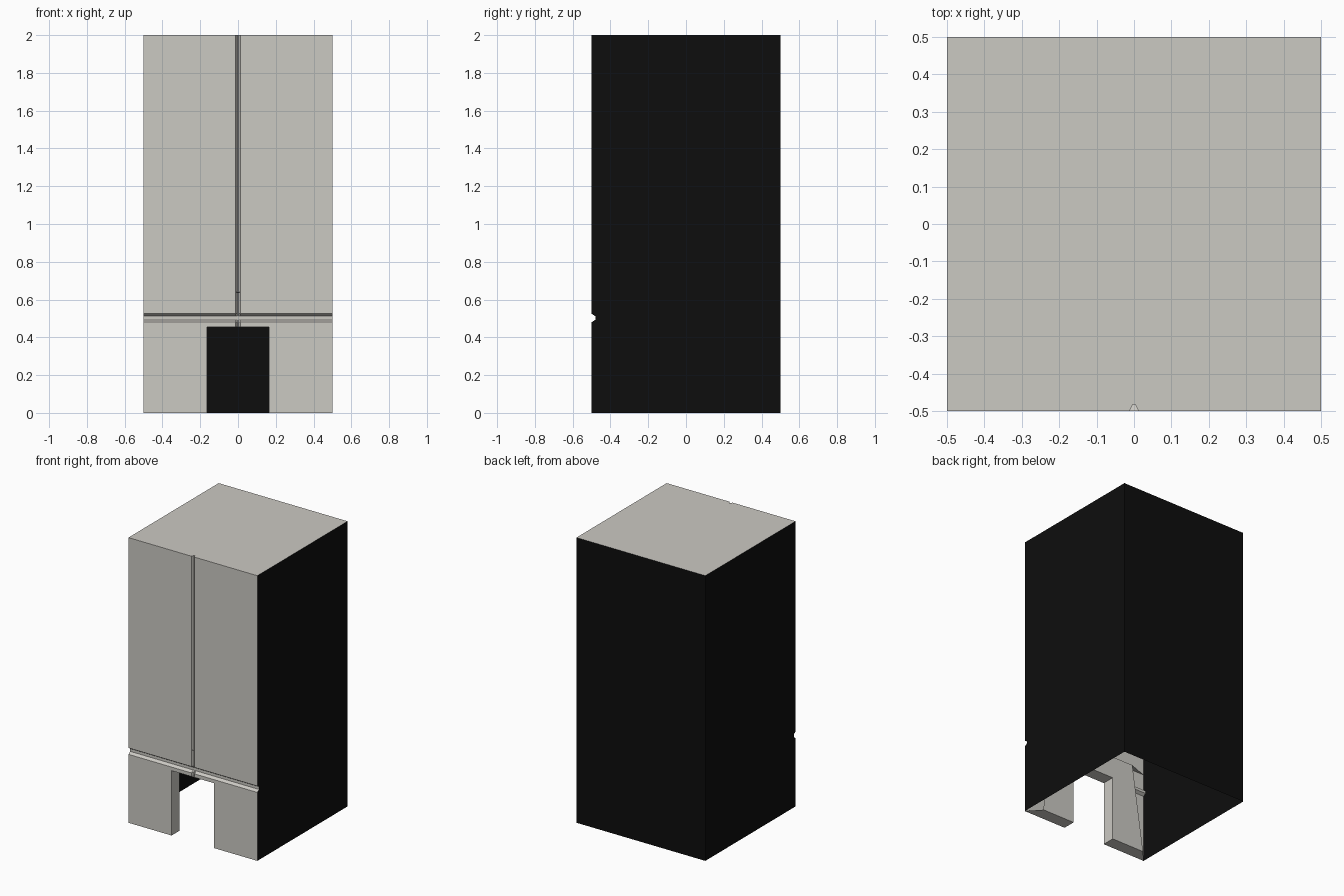
import bpy

if "Cube" in bpy.data.objects:
    bpy.data.objects.remove(bpy.data.objects["Cube"])

def material(name, rgb):
    m = bpy.data.materials.new(name)
    m.diffuse_color = (*rgb, 1)
    m.use_nodes = True
    m.node_tree.nodes["Principled BSDF"].inputs["Base Color"].default_value = m.diffuse_color
    return m

grey = material("warm_grey", (0.60, 0.585, 0.545))
black = material("black", (0.004, 0.004, 0.004))

def add(name, verts, faces, mat):
    me = bpy.data.meshes.new(name)
    me.from_pydata(verts, [], faces)
    me.validate()
    me.materials.append(mat)
    ob = bpy.data.objects.new(name, me)
    bpy.context.collection.objects.link(ob)
    return ob

DOOR_X, DOOR_Z, BACK = 0.165, 0.455, -0.41
# Groove sections: (position along the front, depth of the groove)
xs = [(-.5, 0), (-DOOR_X, 0), (-.012, 0), (-.003, .018), (.003, .018), (.012, 0), (DOOR_X, 0), (.5, 0)]
zs = [(0, 0), (DOOR_Z, 0), (.48, 0), (.493, .02), (.512, .02), (.525, 0), (2, 0)]

# Front panel: sheet with crossing grooves and a door opening
n = len(xs)
verts = [(x, -.5 + max(dx, dz), z) for z, dz in zs for x, dx in xs]
faces = []
for j in range(len(zs) - 1):
    for i in range(n - 1):
        if j == 0 and 1 <= i < n - 2:
            continue
        a = j * n + i
        faces.append((a, a + 1, a + n + 1, a + n))
add("front_panel", verts, faces, grey)

# Top sheet, notched by the vertical groove
top = [(x, -.5 + d, 2) for x, d in xs] + [(.5, .5, 2), (-.5, .5, 2)]
add("top_panel", top, [range(len(top))], grey)

# Side sheets, notched by the horizontal groove
for name, x in (("left_side", -.5), ("right_side", .5)):
    side = [(x, -.5 + d, z) for z, d in zs] + [(x, .5, 2), (x, .5, 0)]
    order = list(range(len(side)))
    add(name, side, [order if x < 0 else order[::-1]], black)

# Back sheet
add("back_panel", [(.5, .5, 0), (-.5, .5, 0), (-.5, .5, 2), (.5, .5, 2)], [(0, 1, 2, 3)], black)

# Thickened surround behind the door opening, tapering inwards
for name, s in (("left_door_surround", -1), ("right_door_surround", 1)):
    outline = [(DOOR_X, 0), (.5, 0), (.5, .64), (0, .64), (0, DOOR_Z), (DOOR_X, DOOR_Z)]
    inner = [(DOOR_X, 0), (.42, 0), (.33, .61), (0, .61), (0, DOOR_Z), (DOOR_X, DOOR_Z)]
    v = [(s * x, -.5, z) for x, z in outline] + [(s * x, BACK, z) for x, z in inner]
    f = [(i, (i + 1) % 6, (i + 1) % 6 + 6, i + 6) for i in (0, 2, 4, 5)]
    f.append((6, 7, 8, 9, 10, 11))
    if s < 0:
        f = [q[::-1] for q in f]
    add(name, v, f, grey)
